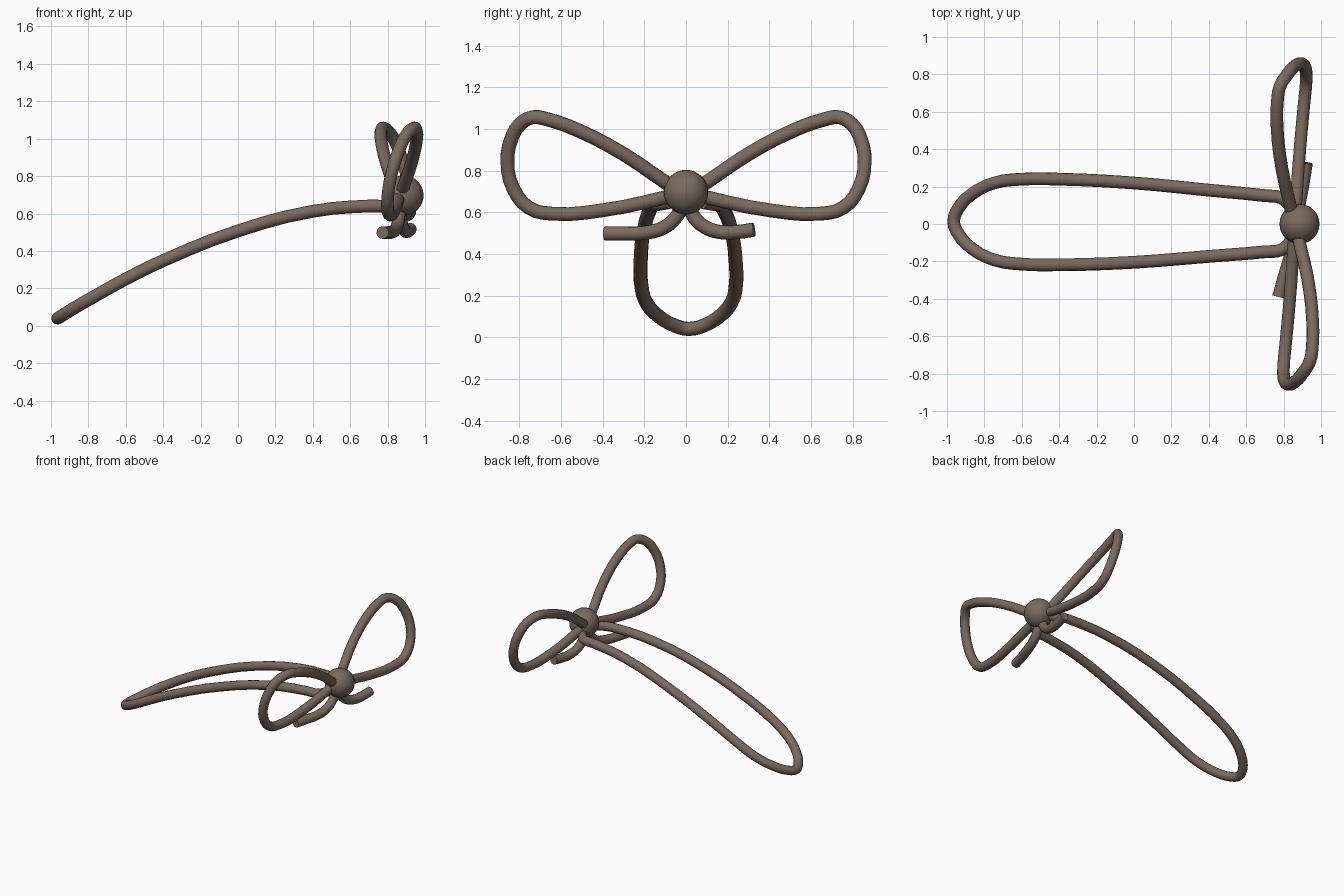
import bpy

if "Cube" in bpy.data.objects:
    bpy.data.objects.remove(bpy.data.objects["Cube"])

RADIUS = 0.034
KNOT = (0.885, 0, 0.697)

brown = bpy.data.materials.new("cord brown")
brown.diffuse_color = (0.19, 0.145, 0.115, 1)
brown.use_nodes = True
brown.node_tree.nodes["Principled BSDF"].inputs["Base Color"].default_value = brown.diffuse_color


def cord(name, points):
    """Round cord swept through the given points, as a mesh."""
    curve = bpy.data.curves.new(name, "CURVE")
    curve.dimensions = "3D"
    curve.bevel_depth = RADIUS
    curve.bevel_resolution = 4
    curve.resolution_u = 3
    curve.use_fill_caps = True
    spline = curve.splines.new("BEZIER")
    spline.bezier_points.add(len(points) - 1)
    for bp, co in zip(spline.bezier_points, points):
        bp.co = co
        bp.handle_left_type = bp.handle_right_type = "AUTO"
    obj = bpy.data.objects.new(name, curve)
    bpy.context.collection.objects.link(obj)
    bpy.ops.object.select_all(action="DESELECT")
    obj.select_set(True)
    bpy.context.view_layer.objects.active = obj
    bpy.ops.object.convert(target="MESH")
    finish(bpy.context.object)


def finish(obj):
    obj.data.materials.clear()
    obj.data.materials.append(brown)
    bpy.ops.object.shade_smooth_by_angle(angle=0.7)


# Knot
bpy.ops.mesh.primitive_uv_sphere_add(segments=24, ring_count=16, radius=0.107, location=KNOT)
bpy.context.object.name = "knot"
finish(bpy.context.object)

# Long drooping loop: (x, half width, z) down one side, then back up the other
side = [(0.85, 0.08, 0.65), (0.79, 0.138, 0.64), (0.7, 0.15, 0.64), (0.4, 0.177, 0.612),
        (0.0, 0.212, 0.507), (-0.4, 0.229, 0.348), (-0.6, 0.227, 0.25),
        (-0.75, 0.205, 0.167), (-0.87, 0.143, 0.098), (-0.94, 0.067, 0.055)]
MID = 0.012
path = [(x, MID * (0.85 - x) / 1.4 + w, z) for x, w, z in side]
path += [(-0.964, MID, 0.04)]
path += [(x, MID * (0.85 - x) / 1.4 - w, z) for x, w, z in reversed(side)]
cord("long_loop", path)

# Bow loops: the second is the first turned half way round the knot
bow = [(0.87, -0.03, 0.7), (0.885, -0.1, 0.745), (0.93, -0.3, 0.88), (0.955, -0.52, 0.995),
       (0.953, -0.66, 1.045), (0.94, -0.735, 1.057), (0.9, -0.8, 1.02), (0.865, -0.84, 0.95),
       (0.828, -0.858, 0.84), (0.803, -0.83, 0.715), (0.8, -0.755, 0.622), (0.81, -0.65, 0.594),
       (0.833, -0.4, 0.61), (0.855, -0.1, 0.672), (0.86, -0.03, 0.69)]
cord("bow_loop_near", bow)
cord("bow_loop_far", [(1.72 - x, -y, z) for x, y, z in bow])

# Loose tails
cord("tail_near", [(0.87, -0.01, 0.64), (0.86, -0.045, 0.58), (0.85, -0.1, 0.53),
                   (0.83, -0.19, 0.503), (0.8, -0.29, 0.498), (0.773, -0.39, 0.498)])
cord("tail_far", [(0.865, 0.01, 0.64), (0.87, 0.04, 0.575), (0.88, 0.09, 0.53),
                  (0.895, 0.165, 0.505), (0.91, 0.25, 0.506), (0.922, 0.327, 0.517)])
